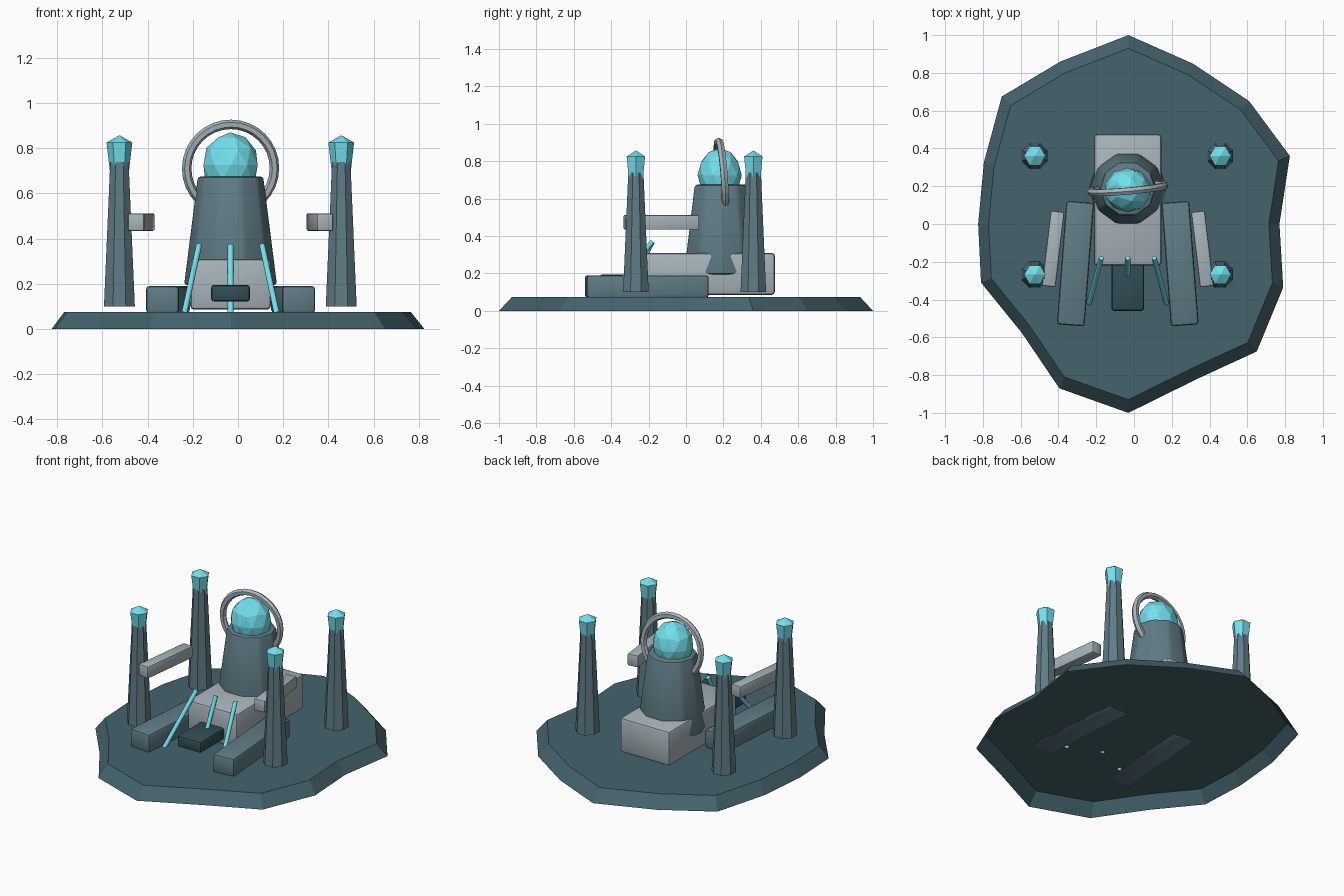
import bpy, bmesh, math
from mathutils import Vector, Matrix

if "Cube" in bpy.data.objects:
    bpy.data.objects.remove(bpy.data.objects["Cube"])

CX = -0.033  # symmetry plane of the structures


def material(name, rgb):
    m = bpy.data.materials.new(name)
    m.diffuse_color = (*rgb, 1)
    m.use_nodes = True
    m.node_tree.nodes["Principled BSDF"].inputs["Base Color"].default_value = m.diffuse_color
    return m


SLATE = material("slate", (0.058, 0.125, 0.15))
STEEL = material("steel", (0.115, 0.2, 0.235))
DARK = material("dark", (0.03, 0.075, 0.09))
PALE = material("pale", (0.39, 0.46, 0.49))
GLOW = material("glow", (0.17, 0.75, 0.85))


def finish(name, bm, mat, smooth=None):
    bmesh.ops.recalc_face_normals(bm, faces=bm.faces)
    mesh = bpy.data.meshes.new(name)
    bm.to_mesh(mesh)
    bm.free()
    mesh.materials.append(mat)
    ob = bpy.data.objects.new(name, mesh)
    bpy.context.collection.objects.link(ob)
    if smooth:
        bpy.ops.object.select_all(action='DESELECT')
        ob.select_set(True)
        bpy.context.view_layer.objects.active = ob
        bpy.ops.object.shade_smooth_by_angle(angle=math.radians(smooth))
    return ob


def bevel(bm, width):
    bmesh.ops.bevel(bm, geom=bm.edges[:], offset=width, segments=2,
                    profile=0.5, affect='EDGES')


def box(name, center, size, mat, turn=0, width=0.015):
    bm = bmesh.new()
    bmesh.ops.create_cube(bm, size=1, matrix=Matrix.Diagonal((*size, 1)))
    bevel(bm, width)
    bm.transform(Matrix.Translation(center) @ Matrix.Rotation(math.radians(turn), 4, 'Z'))
    return finish(name, bm, mat, 35)


def lathe(bm, profile, sides, center, phase=0):
    """Stack of polygon rings from (radius, z) pairs, capped at both ends."""
    rings = []
    for r, z in profile:
        rings.append([bm.verts.new((center[0] + r * math.cos(phase + math.tau * i / sides),
                                    center[1] + r * math.sin(phase + math.tau * i / sides), z))
                      for i in range(sides)])
    for a, b in zip(rings, rings[1:]):
        for i in range(sides):
            j = (i + 1) % sides
            bm.faces.new((a[i], a[j], b[j], b[i]))
    bm.faces.new(rings[0][::-1])
    bm.faces.new(rings[-1])


# Rock base: irregular plate with a sloped skirt, open underneath
outline = [(-.03, 1), (.31, .85), (.61, .65), (.825, .36), (.77, 0), (.79, -.335),
           (.65, -.675), (.345, -.815), (-.03, -1), (-.395, -.87), (-.595, -.575),
           (-.81, -.31), (-.825, 0), (-.795, .325), (-.70, .675), (-.39, .86)]
bm = bmesh.new()
low = [bm.verts.new((x, y, 0)) for x, y in outline]
top = [bm.verts.new(((x + .03) * .93 - .03, y * .93, .075)) for x, y in outline]
for i in range(len(outline)):
    j = (i + 1) % len(outline)
    bm.faces.new((low[j], low[i], top[i], top[j]))
bm.faces.new(top[::-1])
finish("base_plate", bm, SLATE)

# Central block and tapered tower
box("central_block", (CX, .128, .198), (.358, .695, .225), PALE, width=.018)
bm = bmesh.new()
lathe(bm, [(.208, .195), (.147, .675)], 10, (CX, .187))
bevel(bm, .014)
finish("tower", bm, STEEL, 30)

# Faceted crystal dome
bm = bmesh.new()
bmesh.ops.create_icosphere(bm, subdivisions=2, radius=1, matrix=Matrix.Translation(
    (CX, .18, .725)) @ Matrix.Diagonal((.126, .118, .145, 1)))
finish("crystal_dome", bm, GLOW)

# Halo ring around the dome
bpy.ops.mesh.primitive_torus_add(major_segments=32, minor_segments=6,
                                 major_radius=.195, minor_radius=.021)
halo = bpy.context.object
halo.name = "halo_ring"
halo.data.materials.append(PALE)
halo.matrix_world = (Matrix.Translation((CX, .188, .711)) @ Matrix.Rotation(math.radians(5), 4, 'Z')
                     @ Matrix.Rotation(math.radians(94), 4, 'X'))

# Entrance step
box("front_step", (CX, -.32, .158), (.173, .28, .075), DARK)

# Mirrored paws and side arms
for s, side in ((-1, "left"), (1, "right")):
    box(f"paw_{side}", (CX + s * .277, -.21, .13), (.147, .655, .12), STEEL, s * 4.4)
    box(f"arm_{side}", (CX + s * .395, -.132, .473), (.072, .40, .078), PALE, s * 6.8, .008)

# Corner pillars with crystal tips
for x in (-.525, .457):
    for y in (-.268, .36):
        tag = ("left" if x < 0 else "right") + ("_front" if y < 0 else "_back")
        bm = bmesh.new()
        lathe(bm, [(.074, .10), (.044, .74)], 8, (x, y), math.pi / 8)
        finish("pillar_" + tag, bm, STEEL)
        bm = bmesh.new()
        lathe(bm, [(.038, .66), (.057, .825), (.001, .857)], 6, (x, y))
        finish("pillar_crystal_" + tag, bm, GLOW)

# Glowing rods sloping down from the block
for k, tag in ((-1, "left"), (0, "middle"), (1, "right")):
    a = Vector((CX + k * .14, -.18, .37))
    b = Vector((CX + k * .205, -.42 if k else -.33, .068))
    d = a - b
    bm = bmesh.new()
    bmesh.ops.create_cone(bm, cap_ends=True, segments=8, radius1=.0135, radius2=.0135,
                          depth=d.length, matrix=Matrix.Translation((a + b) / 2)
                          @ d.to_track_quat('Z', 'Y').to_matrix().to_4x4())
    finish("glow_rod_" + tag, bm, GLOW, 50)
